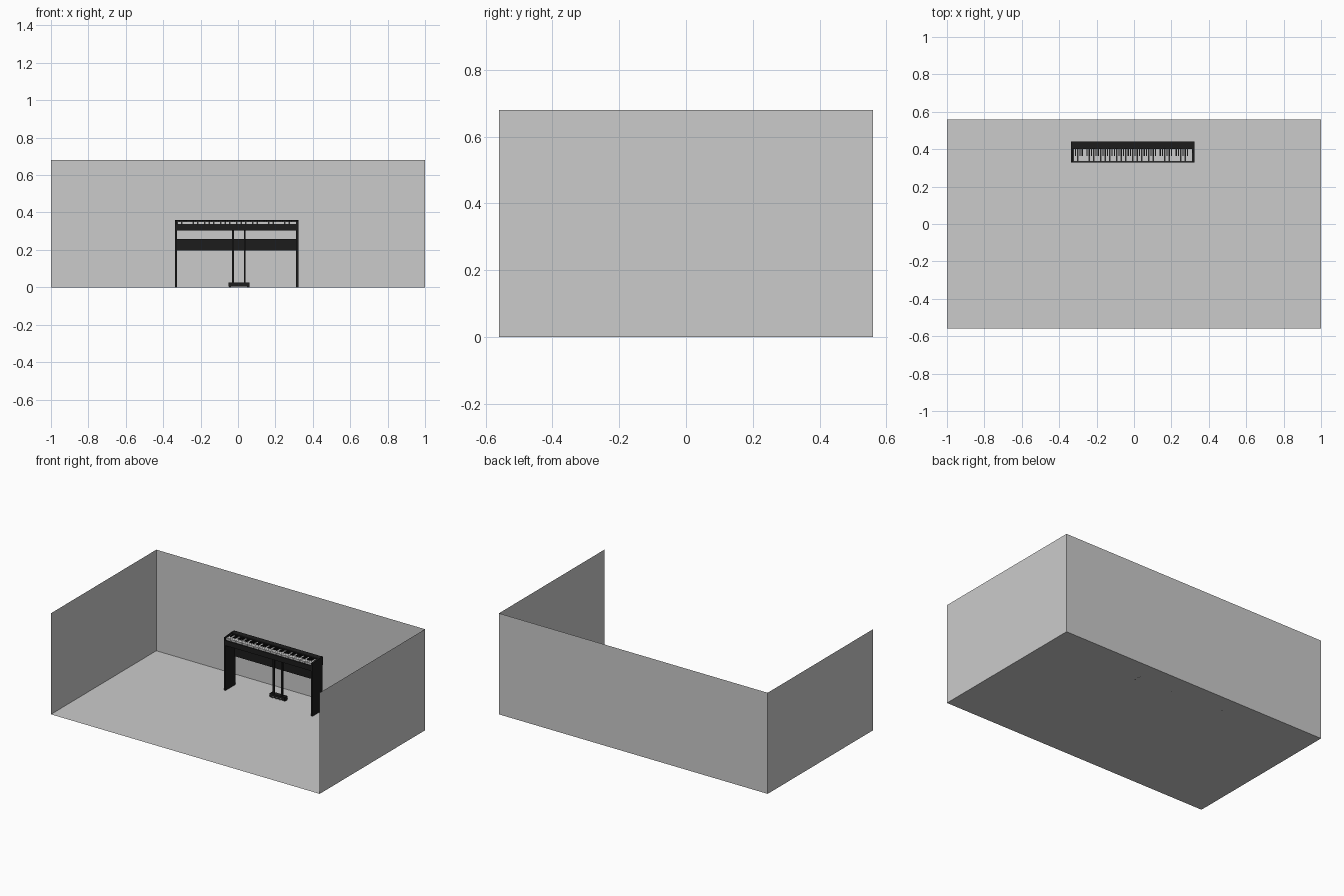
import bpy, bmesh

if "Cube" in bpy.data.objects:
    bpy.data.objects.remove(bpy.data.objects["Cube"])

def material(name, v):
    m = bpy.data.materials.new(name)
    m.diffuse_color = (v, v, v, 1)
    m.use_nodes = True
    m.node_tree.nodes["Principled BSDF"].inputs["Base Color"].default_value = m.diffuse_color
    return m

BLACK = material("black_finish", 0.012)
EBONY = material("black_key_finish", 0.006)
METAL = material("pedal_metal", 0.2)

def finish(name, bm, mat=None):
    me = bpy.data.meshes.new(name)
    bm.to_mesh(me)
    bm.free()
    ob = bpy.data.objects.new(name, me)
    bpy.context.collection.objects.link(ob)
    if mat:
        me.materials.append(mat)
    return ob

def add_box(bm, x0, x1, y0, y1, z0, z1):
    vs = bmesh.ops.create_cube(bm, size=1)["verts"]
    for v in vs:
        v.co.x = x1 if v.co.x > 0 else x0
        v.co.y = y1 if v.co.y > 0 else y0
        v.co.z = z1 if v.co.z > 0 else z0

def box(name, *dims, mat=BLACK):
    bm = bmesh.new()
    add_box(bm, *dims)
    return finish(name, bm, mat)

def sheet(name, pts):
    bm = bmesh.new()
    bm.faces.new([bm.verts.new(p) for p in pts])
    return finish(name, bm)

def extrude_x(name, profile, x0, x1, mat=BLACK):
    bm = bmesh.new()
    f = bm.faces.new([bm.verts.new((x0, y, z)) for y, z in profile])
    r = bmesh.ops.extrude_face_region(bm, geom=[f])
    for g in r["geom"]:
        if isinstance(g, bmesh.types.BMVert):
            g.co.x = x1
    bmesh.ops.recalc_face_normals(bm, faces=bm.faces)
    return finish(name, bm, mat)

# Room: thin floor and three walls, open at the front and top
X, Y, H = 1.0, 0.56, 0.68
sheet("floor", [(-X, -Y, 0), (X, -Y, 0), (X, Y, 0), (-X, Y, 0)])
sheet("back_wall", [(-X, Y, 0), (X, Y, 0), (X, Y, H), (-X, Y, H)])
sheet("left_wall", [(-X, -Y, 0), (-X, Y, 0), (-X, Y, H), (-X, -Y, H)])
sheet("right_wall", [(X, Y, 0), (X, -Y, 0), (X, -Y, H), (X, Y, H)])

# Piano case: stepped profile with key bed and control panel
XL, XR = -0.337, 0.323
YF, YB = 0.33, 0.44
T = 0.012
extrude_x("piano_case", [(YF, 0.303), (YB, 0.303), (YB, 0.36), (0.402, 0.36),
                         (0.40, 0.358), (0.40, 0.338), (YF, 0.338)], XL + T * 0.7, XR - T * 0.7)

# End cheeks and stand legs, one pair per side
cheek = [(YF, 0.303), (YB, 0.303), (YB, 0.361), (0.40, 0.361), (YF, 0.354)]
for side, x0, x1 in (("left", XL, XL + T), ("right", XR - T, XR)):
    extrude_x(side + "_cheek", cheek, x0, x0 + T * 0.7 if side == "left" else x1)
    box(side + "_leg", x0, x1, YF + 0.001, YB - 0.001, 0, 0.303)

# Stand back board
box("stand_board", XL + T, XR - T, 0.425, 0.436, 0.196, 0.258)

# White keys
K0, K1, N = XL + T, XR - T, 52
w = (K1 - K0) / N
white = bmesh.new()
black = bmesh.new()
for i in range(N):
    a = K0 + i * w
    add_box(white, a + 0.0005, a + w - 0.0005, 0.335, 0.40, 0.339, 0.351)
    # Black keys follow A, C, D, F, G of each octave
    if i % 7 in (0, 2, 3, 5, 6) and i < N - 1:
        c = a + w
        add_box(black, c - 0.0034, c + 0.0034, 0.364, 0.40, 0.349, 0.3565)
finish("white_keys", white)
finish("black_keys", black, EBONY)

# Pedal unit with two support posts and three pedals
box("pedal_box", -0.05, 0.062, 0.408, 0.438, 0.004, 0.027)
for i, x in enumerate((-0.026, 0.036)):
    box(f"pedal_post_{i + 1}", x - 0.005, x + 0.005, 0.413, 0.423, 0.02, 0.303)
for i in range(3):
    x = 0.006 + (i - 1) * 0.028
    box(f"pedal_{i + 1}", x - 0.006, x + 0.006, 0.392, 0.41, 0.01, 0.015, mat=METAL)
for i, x in enumerate((-0.043, 0.055)):
    box(f"pedal_foot_{i + 1}", x - 0.006, x + 0.006, 0.412, 0.434, 0, 0.005)
